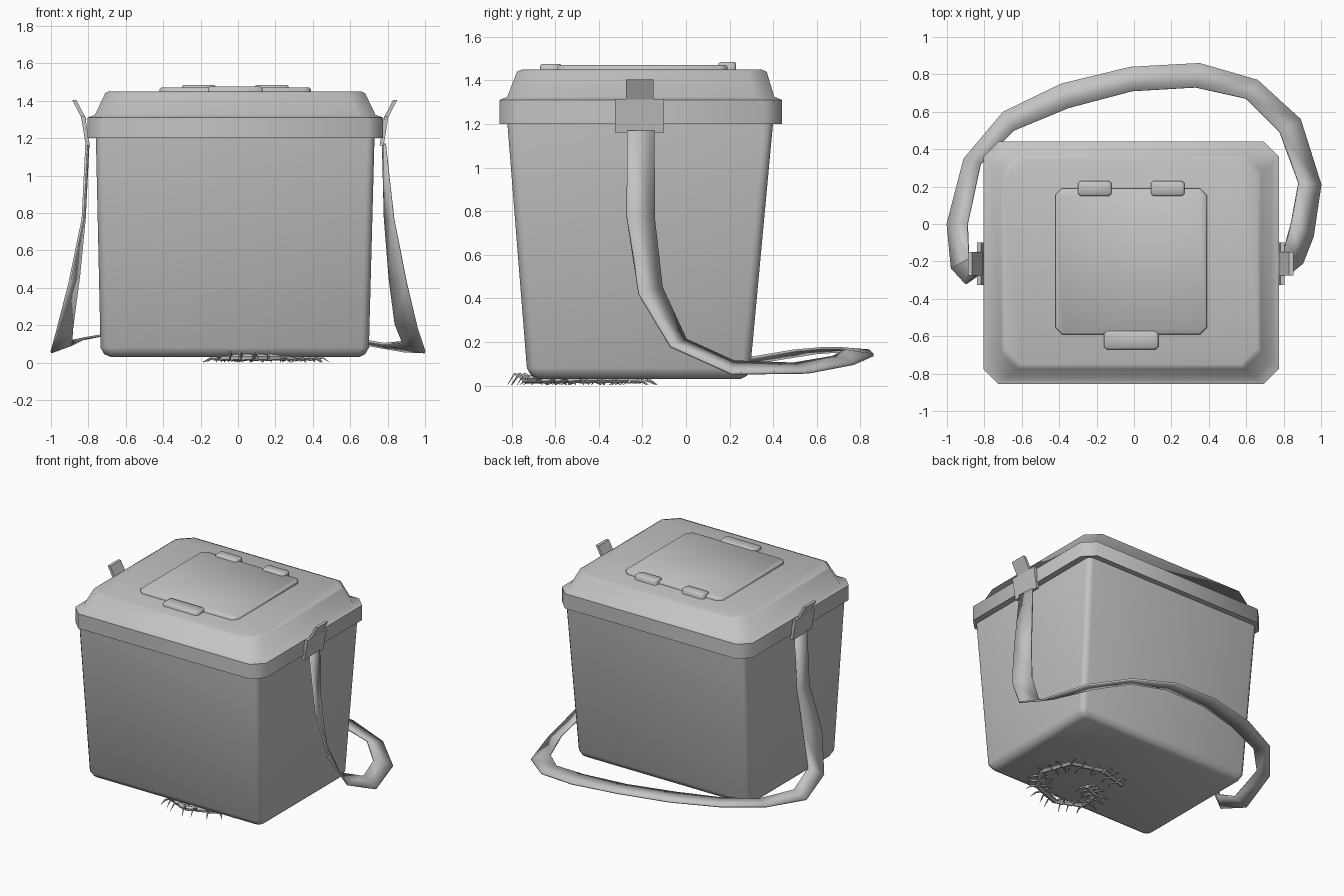
import bpy, math, random
from mathutils import Vector

if "Cube" in bpy.data.objects:
    bpy.data.objects.remove(bpy.data.objects["Cube"])

random.seed(4)
grey = bpy.data.materials.new("plain_grey")
grey.diffuse_color = (0.55, 0.55, 0.55, 1)
grey.use_nodes = True
grey.node_tree.nodes["Principled BSDF"].inputs["Base Color"].default_value = grey.diffuse_color


def make(name, verts, faces, smooth=50):
    me = bpy.data.meshes.new(name)
    me.from_pydata(verts, [], faces)
    me.materials.append(grey)
    ob = bpy.data.objects.new(name, me)
    bpy.context.collection.objects.link(ob)
    bpy.ops.object.select_all(action='DESELECT')
    ob.select_set(True)
    bpy.context.view_layer.objects.active = ob
    bpy.ops.object.mode_set(mode='EDIT')
    bpy.ops.mesh.select_all(action='SELECT')
    bpy.ops.mesh.normals_make_consistent(inside=False)
    bpy.ops.object.mode_set(mode='OBJECT')
    if smooth:
        bpy.ops.object.shade_smooth_by_angle(angle=math.radians(smooth))
    return ob


def ring(x0, x1, y0, y1, z, corner, segs):
    """Rectangle with rounded (or chamfered) corners."""
    pts = []
    for k, (cx, cy) in enumerate([(x1 - corner, y1 - corner), (x0 + corner, y1 - corner),
                                  (x0 + corner, y0 + corner), (x1 - corner, y0 + corner)]):
        for s in range(segs + 1):
            a = math.pi / 2 * (k + s / segs)
            pts.append((cx + corner * math.cos(a), cy + corner * math.sin(a), z))
    return pts


def loft(name, rings, smooth=50):
    n = len(rings[0])
    verts = [p for r in rings for p in r]
    faces = [list(range(n)), list(range(len(verts) - n, len(verts)))]
    for j in range(len(rings) - 1):
        for i in range(n):
            k = (i + 1) % n
            faces.append((j * n + i, j * n + k, (j + 1) * n + k, (j + 1) * n + i))
    return make(name, verts, faces, smooth)


# Tapered bucket
loft("box_body", [ring(-.68, .65, -.68, .25, .03, .03, 3),
                  ring(-.715, .68, -.71, .28, .045, .04, 3),
                  ring(-.735, .70, -.73, .295, .08, .04, 3),
                  ring(-.76, .73, -.82, .40, 1.21, .04, 3)])

# Lid with vertical rim and sloped shoulder
loft("lid", [ring(-.805, .775, -.855, .44, 1.20, .08, 1),
             ring(-.805, .775, -.855, .44, 1.31, .08, 1),
             ring(-.765, .735, -.82, .405, 1.325, .09, 1),
             ring(-.71, .68, -.775, .37, 1.44, .09, 1),
             ring(-.69, .66, -.75, .345, 1.45, .09, 1)])


# Hatch, its hinges and its front tab
def plate(name, x0, x1, y0, y1, z, corner):
    e = .008
    loft(name, [ring(x0, x1, y0, y1, 1.44, corner, 1),
                ring(x0, x1, y0, y1, z - e, corner, 1),
                ring(x0 + e, x1 - e, y0 + e, y1 - e, z, corner, 1)])


plate("hatch", -.42, .39, -.59, .19, 1.47, .035)
plate("hatch_tab", -.16, .13, -.67, -.57, 1.475, .012)
plate("hinge_left", -.30, -.12, .15, .23, 1.485, .012)
plate("hinge_right", .09, .27, .15, .23, 1.485, .012)


# Strap holders and tilted pins on both sides
def slab(name, x_low, x_high, t, y0, y1, z0, z1):
    loft(name, [[(x_low, y0, z0), (x_low + t, y0, z0), (x_low + t, y1, z0), (x_low, y1, z0)],
                [(x_high, y0, z1), (x_high + t, y0, z1), (x_high + t, y1, z1), (x_high, y1, z1)]], 0)


for side, s, shift in (("right", 1, 0), ("left", -1, -.035)):
    slab("strap_holder_" + side, s * .757 + shift, s * .782 + shift, s * .022,
         -.325, -.10, 1.16, 1.315)
    slab("strap_pin_" + side, s * .775 + shift, s * .83 + shift, s * .022,
         -.275, -.15, 1.30, 1.405)

# Carrying strap: outer and inner edge followed from right to left
outer = [(.785, -.27, 1.17), (.83, -.27, .77), (.90, -.215, .42), (.958, -.07, .18),
         (1, .21, .055), (.89, .56, .06), (.66, .77, .10), (.35, .86, .14),
         (-.02, .84, .16), (-.39, .75, .16), (-.70, .60, .15), (-.91, .35, .11),
         (-1, 0, .055), (-.975, -.24, .14), (-.90, -.32, .43), (-.83, -.27, .77),
         (-.81, -.27, 1.17)]
inner = [(.775, -.145, 1.17), (.785, -.145, .77), (.81, -.11, .45), (.84, 0, .21),
         (.88, .22, .11), (.78, .49, .10), (.60, .67, .13), (.33, .73, .16),
         (-.01, .71, .17), (-.35, .62, .17), (-.64, .50, .16), (-.82, .32, .13),
         (-.89, 0, .095), (-.885, -.18, .19), (-.85, -.17, .46), (-.82, -.145, .77),
         (-.80, -.145, 1.17)]
n = len(outer)
strap = make("carry_strap", outer + inner,
             [(i, i + 1, n + i + 1, n + i) for i in range(n - 1)])
sol = strap.modifiers.new("thickness", 'SOLIDIFY')
sol.thickness = .012
sol.offset = 0

# Curled many-legged creature under the box
path = [Vector(p) for p in [(-.13, -.28), (.10, -.21), (.33, -.27), (.41, -.48), (.30, -.66),
                            (.08, -.74), (-.10, -.66), (-.08, -.50), (.05, -.44)]]
verts, faces = [], []


def cone(a, b, r0, r1, sides):
    d = (b - a).normalized()
    u = d.orthogonal().normalized()
    v = d.cross(u)
    base = len(verts)
    for p, r in ((a, r0), (b, r1)):
        for i in range(sides):
            t = 2 * math.pi * i / sides
            verts.append(p + r * (u * math.cos(t) + v * math.sin(t)))
    faces.append(tuple(range(base, base + sides)))
    faces.append(tuple(range(base + sides, base + 2 * sides)))
    for i in range(sides):
        k = (i + 1) % sides
        faces.append((base + i, base + k, base + sides + k, base + sides + i))


for a, b in zip(path, path[1:]):
    for k in range(3):
        p, q = a.lerp(b, k / 3), a.lerp(b, (k + .9) / 3)
        cone(Vector((*p, .028)), Vector((*q, .028)), .016, .02, 6)
        d = (q - p).normalized()
        for s in (-1, 1):
            out = Vector((-d.y, d.x)) * s + d * random.uniform(-.3, .3)
            mid, tip = q + out * .05, q + out * random.uniform(.08, .10)
            tip.y = max(tip.y, -.82)
            knee = Vector((*mid, .055 if mid.y < -.74 else .025))
            cone(Vector((*q, .025)), knee, .007, .006, 4)
            cone(knee, Vector((*tip, .002)), .006, .001, 4)
make("crawler", verts, faces, 40)
